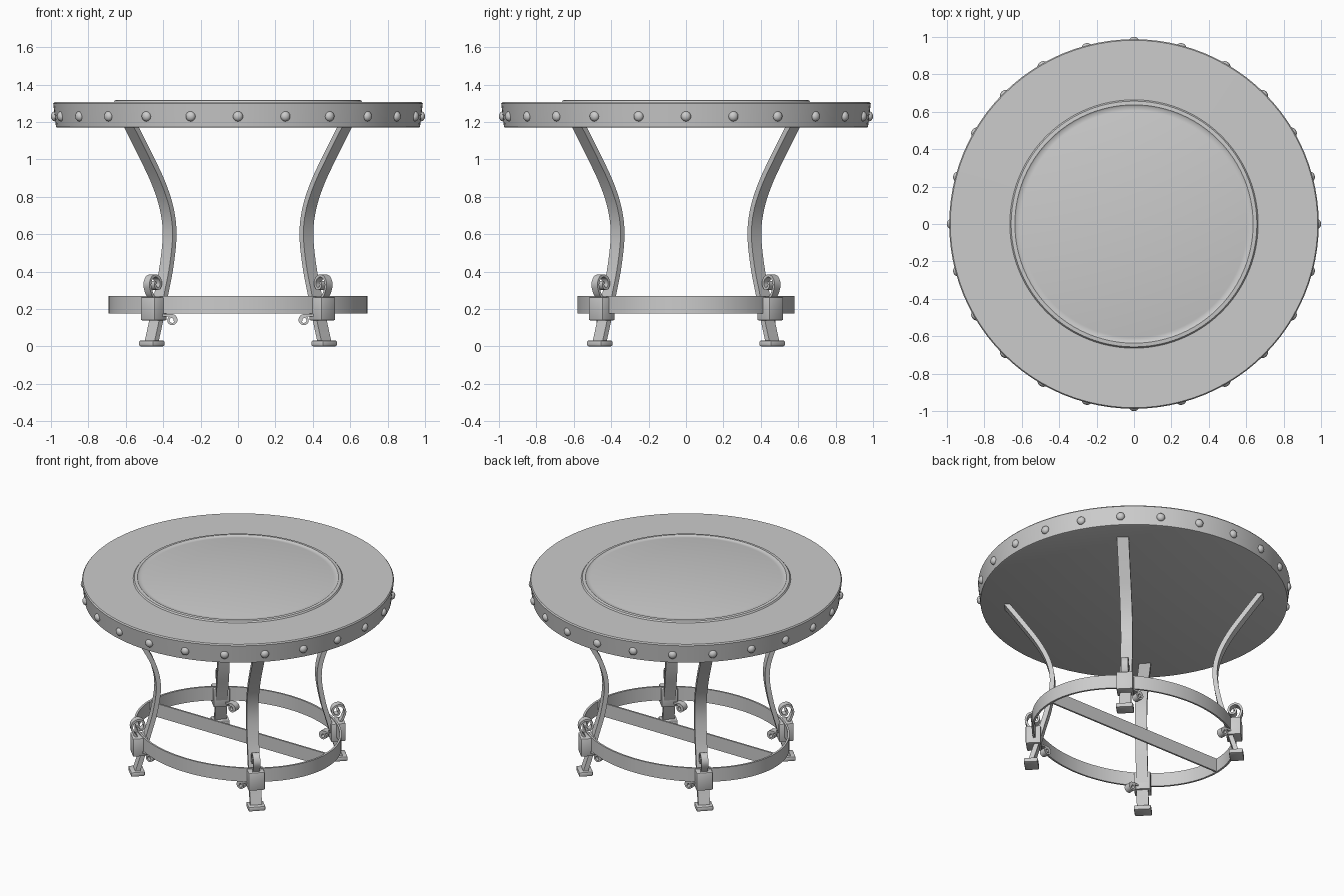
import bpy, bmesh
from math import sin, cos, pi, radians
from mathutils import Vector, Matrix

if "Cube" in bpy.data.objects:
    bpy.data.objects.remove(bpy.data.objects["Cube"])


def finish(bm, name, mat=Matrix(), smooth=True):
    bmesh.ops.recalc_face_normals(bm, faces=bm.faces[:])
    me = bpy.data.meshes.new(name)
    bm.transform(mat)
    bm.to_mesh(me)
    bm.free()
    ob = bpy.data.objects.new(name, me)
    bpy.context.collection.objects.link(ob)
    if smooth:
        bpy.ops.object.select_all(action='DESELECT')
        ob.select_set(True)
        bpy.context.view_layer.objects.active = ob
        bpy.ops.object.shade_smooth_by_angle(angle=radians(35))
    return ob


def lathe(name, profile, steps=96, closed=False, scale=(1, 1)):
    bm = bmesh.new()
    rings = [[bm.verts.new((r * cos(2 * pi * i / steps) * scale[0],
                            r * sin(2 * pi * i / steps) * scale[1], z))
              for i in range(steps)] for r, z in profile]
    pairs = list(zip(rings, rings[1:]))
    if closed:
        pairs.append((rings[-1], rings[0]))
    else:
        bm.faces.new(rings[0])
        bm.faces.new(rings[-1])
    for a, b in pairs:
        for i in range(steps):
            j = (i + 1) % steps
            bm.faces.new((a[i], a[j], b[j], b[i]))
    return finish(bm, name)


def spline(pts, n=5):
    # Catmull-Rom through the control points
    p = [Vector(q) for q in pts]
    p = [2 * p[0] - p[1]] + p + [2 * p[-1] - p[-2]]
    out = []
    for a, b, c, d in zip(p, p[1:], p[2:], p[3:]):
        for k in range(n):
            t = k / n
            out.append(0.5 * (2 * b + (c - a) * t + (2 * a - 5 * b + 4 * c - d) * t * t
                              + (3 * b - a - 3 * c + d) * t ** 3))
    return out + [p[-2]]


def strip(name, path, width, thick, mat):
    # flat bar following a path in the local xz plane
    bm = bmesh.new()
    rows = []
    for i, p in enumerate(path):
        t = (path[min(i + 1, len(path) - 1)] - path[max(i - 1, 0)]).normalized()
        n = Vector((-t.y, t.x)) * thick / 2
        rows.append([bm.verts.new((q.x, y, q.y)) for q, y in
                     ((p + n, -width / 2), (p + n, width / 2),
                      (p - n, width / 2), (p - n, -width / 2))])
    for a, b in zip(rows, rows[1:]):
        for i in range(4):
            j = (i + 1) % 4
            bm.faces.new((a[i], a[j], b[j], b[i]))
    bm.faces.new(rows[0])
    bm.faces.new(rows[-1])
    return finish(bm, name, mat)


def box(name, size, loc, mat=Matrix(), bevel=0.0):
    bm = bmesh.new()
    bmesh.ops.create_cube(bm, size=1)
    bm.transform(Matrix.Translation(loc) @ Matrix.Diagonal((*size, 1)))
    if bevel:
        bmesh.ops.bevel(bm, geom=bm.edges[:], offset=bevel, segments=2, affect='EDGES', profile=0.5)
    return finish(bm, name, mat)


# Round top with a raised inner ring
lathe("table_top", [(0.965, 1.17), (0.973, 1.173), (0.988, 1.298), (0.982, 1.306),
                    (0.664, 1.307), (0.657, 1.316), (0.637, 1.318), (0.628, 1.312),
                    (0.606, 1.312), (0.598, 1.314)])

# Rivets around the rim
for k in range(24):
    bm = bmesh.new()
    bmesh.ops.create_uvsphere(bm, u_segments=14, v_segments=8, radius=0.027)
    bm.transform(Matrix.Rotation(k * pi / 12, 4, 'Z') @ Matrix.Translation((0.979, 0, 1.23))
                 @ Matrix.Diagonal((0.8, 1, 1, 1)))
    finish(bm, "rim_rivet")

# Oval lower hoop and its cross bar
lathe("lower_hoop", [(0.98, 0.175), (1.0, 0.175), (1.0, 0.27), (0.98, 0.27)],
      closed=True, scale=(0.692, 0.58))
box("cross_bar", (1.37, 0.012, 0.093), (0, 0, 0.2225))

leg_path = spline([(0.655, 0.02), (0.618, 0.14), (0.58, 0.28), (0.54, 0.43), (0.517, 0.60),
                   (0.54, 0.74), (0.605, 0.88), (0.705, 1.03), (0.81, 1.178)])
hook_path = spline([(0.655, 0.16), (0.652, 0.25), (0.672, 0.285), (0.686, 0.33), (0.672, 0.366),
                    (0.643, 0.378), (0.614, 0.364), (0.604, 0.335), (0.617, 0.311),
                    (0.64, 0.313), (0.648, 0.333), (0.638, 0.345)], 4)
# small scroll: tail, then a shrinking coil
coil = [Vector((0.45, 0.166)), Vector((0.40, 0.166))]
for i in range(25):
    a, r = pi / 2 + i * 2 * pi / 18, 0.026 - 0.0005 * i
    coil.append(Vector((0.353 + r * cos(a), 0.141 + r * sin(a))))

for k in range(4):
    m = Matrix.Rotation(pi / 4 + k * pi / 2, 4, 'Z')
    strip("leg", leg_path, 0.075, 0.03, m)
    box("foot_pad", (0.09, 0.11, 0.032), (0.652, 0, 0.016), m, 0.008)
    box("leg_clamp", (0.095, 0.105, 0.125), (0.637, 0, 0.202), m, 0.006)
    strip("leg_hook", hook_path, 0.045, 0.014, m)

# Small scrolls below the hoop, facing inward
for sx in (-1, 1):
    for sy in (-1, 1):
        strip("lower_scroll", coil, 0.045, 0.012,
              Matrix.Translation((0, sy * 0.455, 0)) @ Matrix.Diagonal((sx, 1, 1, 1)))
for ob in bpy.data.objects:
    if ob.name.startswith("lower_scroll"):
        bm = bmesh.new()
        bm.from_mesh(ob.data)
        bmesh.ops.recalc_face_normals(bm, faces=bm.faces[:])
        bm.to_mesh(ob.data)
        bm.free()
